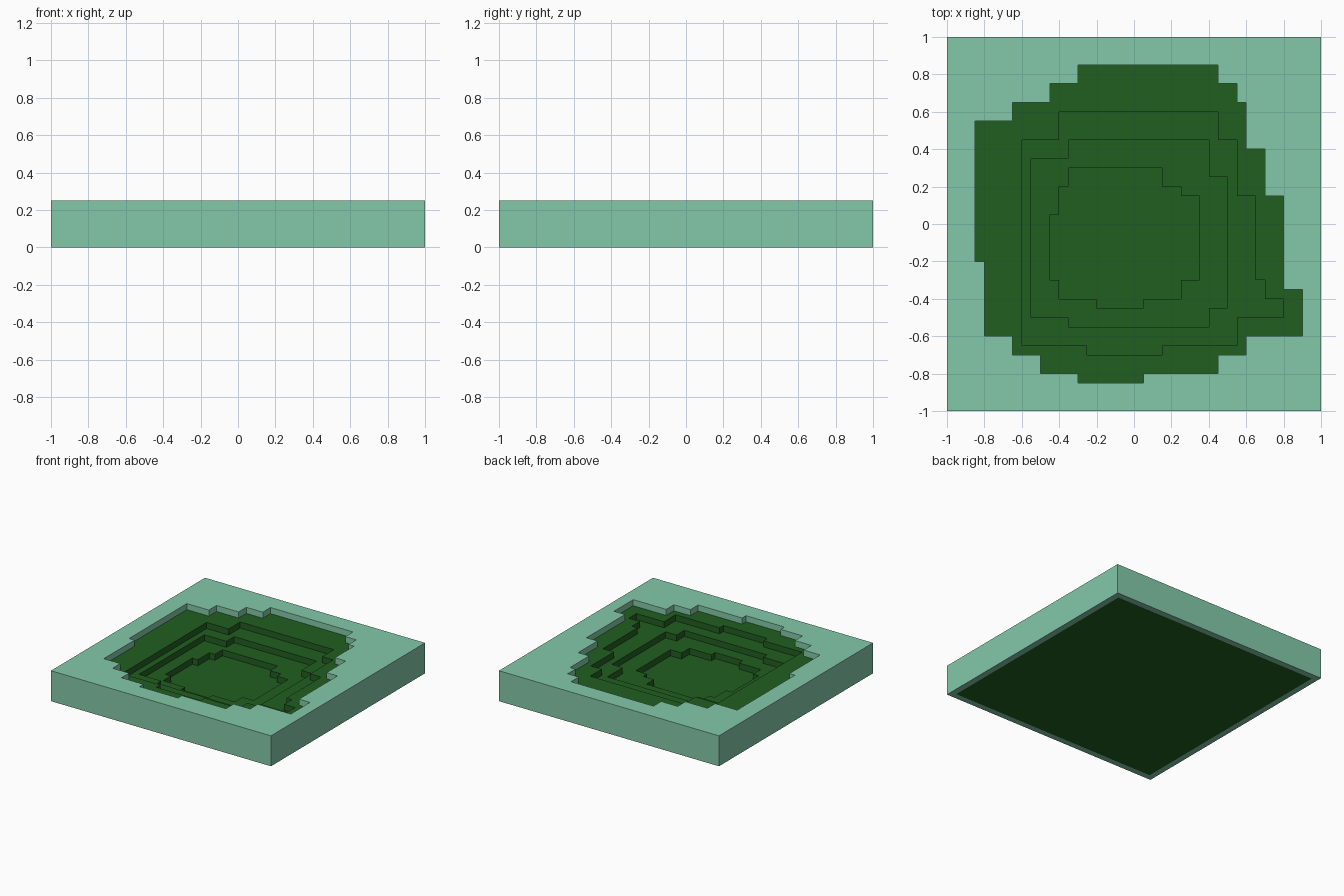
import bpy, bmesh, math
from mathutils import Vector

if "Cube" in bpy.data.objects:
    bpy.data.objects.remove(bpy.data.objects["Cube"])

S = 0.05            # block size; also the thickness of each layer
N, LAYERS = 40, 5   # blocks per side, number of layers

# Stepped pit outlines, top layer first.
# left / right: (y where the step starts, x of that side); bottom: lowest y
PITS = [
    dict(left=[(.85, -.30), (.75, -.45), (.65, -.65), (.55, -.85),
               (-.20, -.80), (-.60, -.65), (-.70, -.50), (-.80, -.30)],
         right=[(.85, .45), (.75, .55), (.65, .60), (.40, .70), (.15, .80),
                (-.35, .90), (-.60, .60), (-.70, .45), (-.80, .05)],
         bottom=-.85),
    dict(left=[(.60, -.40), (.45, -.60), (-.65, -.25)],
         right=[(.60, .45), (.45, .55), (.15, .65), (-.30, .70),
                (-.40, .80), (-.50, .55), (-.65, .15)],
         bottom=-.70),
    dict(left=[(.45, -.35), (.35, -.55), (-.50, -.35)],
         right=[(.45, .40), (.25, .50), (-.45, .40)],
         bottom=-.55),
    dict(left=[(.30, -.35), (.20, -.40), (.05, -.45), (-.30, -.40), (-.40, -.20)],
         right=[(.30, .15), (.20, .25), (.15, .35), (-.30, .25), (-.40, .05)],
         bottom=-.45),
]


def side_at(steps, y):
    return [x for top, x in steps if y < top][-1]


def in_pit(pit, x, y):
    if not pit["bottom"] < y < pit["left"][0][0]:
        return False
    return side_at(pit["left"], y) < x < side_at(pit["right"], y)


def column_height(i, j):
    x, y = (i + .5) * S - 1, (j + .5) * S - 1
    return LAYERS - sum(in_pit(p, x, y) for p in PITS)


def is_rim(i, j, k):
    # top layer and the one-block outer wall
    return k == LAYERS - 1 or i in (0, N - 1) or j in (0, N - 1)


def material(name, rgb):
    m = bpy.data.materials.new(name)
    m.diffuse_color = (*rgb, 1)
    m.use_nodes = True
    m.node_tree.nodes["Principled BSDF"].inputs["Base Color"].default_value = m.diffuse_color
    return m


def build_part(name, part, solid, mat):
    """Skin the outward-facing sides of the blocks in part."""
    bm = bmesh.new()
    verts = {}

    def vert(p):
        key = tuple(round(c) for c in p)
        if key not in verts:
            verts[key] = bm.verts.new((key[0] * S - 1, key[1] * S - 1, key[2] * S))
        return verts[key]

    for cell in part:
        for axis in range(3):
            for sign in (-1, 1):
                n = Vector((0, 0, 0))
                n[axis] = sign
                if tuple(int(c + n[a]) for a, c in enumerate(cell)) in solid:
                    continue
                u = Vector((0, 0, 0))
                u[(axis + 1) % 3] = 1
                v = n.cross(u)
                mid = Vector(cell) + Vector((.5, .5, .5)) + n / 2
                bm.faces.new([vert(mid + (u * a + v * b) / 2)
                              for a, b in ((-1, -1), (1, -1), (1, 1), (-1, 1))])
    # merge coplanar block sides into clean flat faces
    bmesh.ops.dissolve_limit(bm, angle_limit=math.radians(1),
                             verts=bm.verts[:], edges=bm.edges[:])
    mesh = bpy.data.meshes.new(name)
    bm.to_mesh(mesh)
    bm.free()
    mesh.materials.append(mat)
    obj = bpy.data.objects.new(name, mesh)
    bpy.context.collection.objects.link(obj)


solid = {(i, j, k) for i in range(N) for j in range(N)
         for k in range(column_height(i, j))}
rim = {c for c in solid if is_rim(*c)}

# Pale outer frame and top sheet, dark terraced basin inside
build_part("outer_rim", sorted(rim), solid, material("pale green", (.231, .584, .402)))
build_part("terraced_basin", sorted(solid - rim), solid, material("dark green", (.0152, .112, .0152)))
